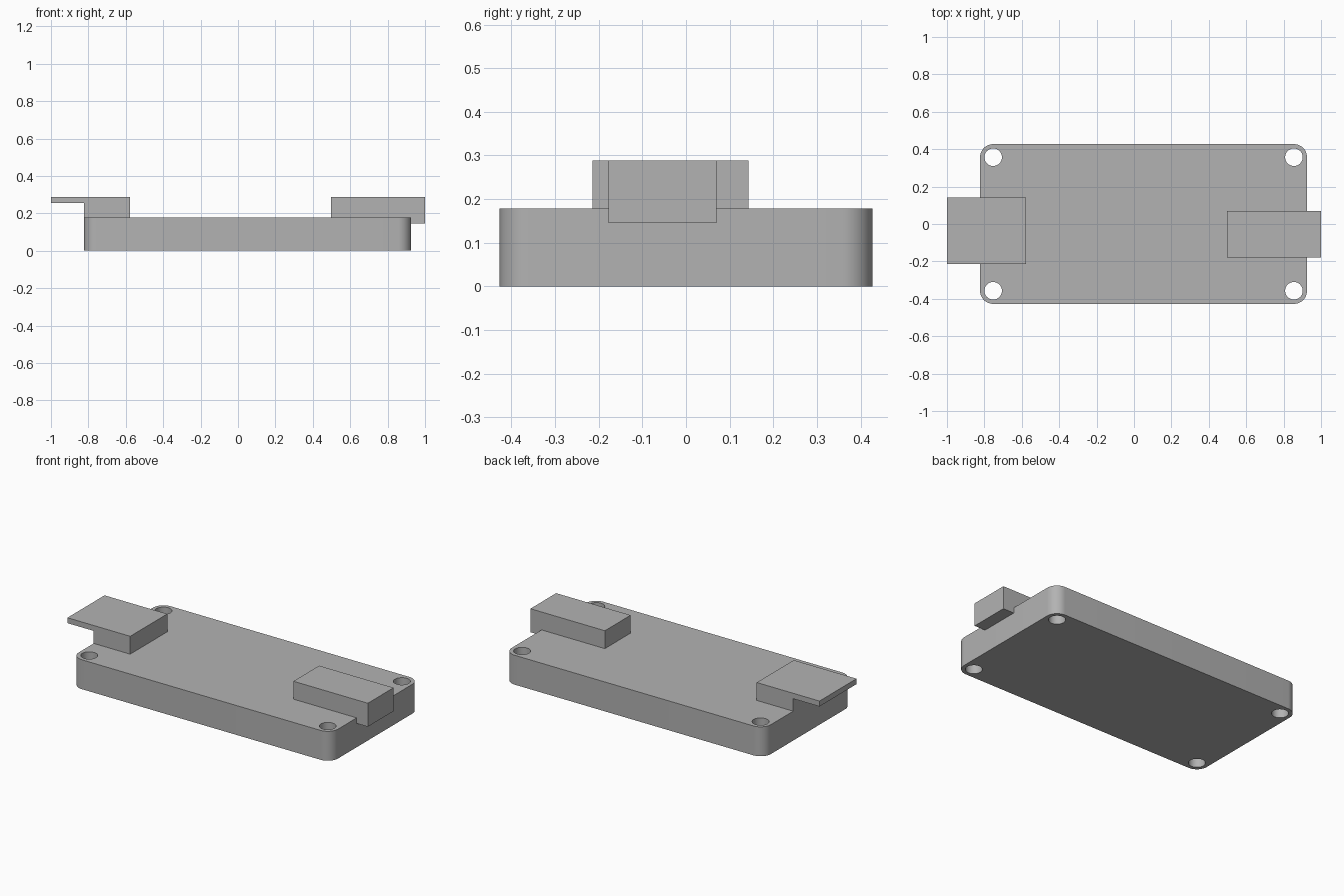
import bpy, bmesh, math
from mathutils import Vector

cube = bpy.data.objects.get("Cube")
if cube:
    bpy.data.objects.remove(cube, do_unlink=True)

# Single grey material
grey = bpy.data.materials.new("matte_grey")
grey.use_nodes = True
colour = (0.448, 0.448, 0.448, 1)
grey.diffuse_color = colour
grey.node_tree.nodes["Principled BSDF"].inputs["Base Color"].default_value = colour

LEFT, RIGHT, HALF_Y = -0.823, 0.925, 0.427   # board extents
TOP, CORNER, HOLE = 0.179, 0.07, 0.047
HIGH = 0.288                                 # top of both connectors


def arc(cx, cy, radius, start, sweep, count):
    angles = [start + sweep * i / count for i in range(count + 1)]
    return [Vector((cx + radius * math.cos(a), cy + radius * math.sin(a), 0)) for a in angles]


def extrude_loops(name, loops, offset):
    """Fill closed loops (inner loops become holes) and extrude them."""
    bm = bmesh.new()
    edges = []
    for loop in loops:
        verts = [bm.verts.new(p) for p in loop]
        edges += [bm.edges.new((v, verts[i - 1])) for i, v in enumerate(verts)]
    normal = Vector(offset).normalized()
    bmesh.ops.triangle_fill(bm, edges=edges, use_beauty=True, normal=normal)
    caps = bmesh.ops.extrude_face_region(bm, geom=bm.faces[:], use_keep_orig=True)
    moved = [g for g in caps["geom"] if isinstance(g, bmesh.types.BMVert)]
    bmesh.ops.translate(bm, verts=moved, vec=offset)
    bmesh.ops.recalc_face_normals(bm, faces=bm.faces[:])
    mesh = bpy.data.meshes.new(name)
    bm.to_mesh(mesh)
    bm.free()
    mesh.materials.append(grey)
    obj = bpy.data.objects.new(name, mesh)
    bpy.context.collection.objects.link(obj)
    return obj


# Rounded board with a through hole concentric with each corner
centres = [(RIGHT - CORNER, HALF_Y - CORNER), (LEFT + CORNER, HALF_Y - CORNER),
           (LEFT + CORNER, CORNER - HALF_Y), (RIGHT - CORNER, CORNER - HALF_Y)]
outline, holes = [], []
for i, (cx, cy) in enumerate(centres):
    outline += arc(cx, cy, CORNER, i * math.pi / 2, math.pi / 2, 12)
    holes.append(arc(cx, cy, HOLE, 0, math.tau, 40)[:-1])
board = extrude_loops("board", [outline] + holes, (0, 0, TOP))

bpy.ops.object.select_all(action="DESELECT")
board.select_set(True)
bpy.context.view_layer.objects.active = board
bpy.ops.object.shade_smooth_by_angle(angle=math.radians(30))


def connector(name, profile, y0, y1):
    loop = [Vector((x, y0, z)) for x, z in profile]
    return extrude_loops(name, [loop], (0, y1 - y0, 0))


# Connector with a thin lip overhanging the end of the board
connector("lipped_connector",
          [(-1, 0.255), (LEFT, 0.255), (LEFT, TOP), (-0.577, TOP), (-0.577, HIGH), (-1, HIGH)],
          -0.214, 0.143)

# Connector with a deeper nose hooked over the opposite end
connector("hooked_connector",
          [(0.498, TOP), (RIGHT, TOP), (RIGHT, 0.145), (1, 0.145), (1, HIGH), (0.498, HIGH)],
          -0.178, 0.07)
